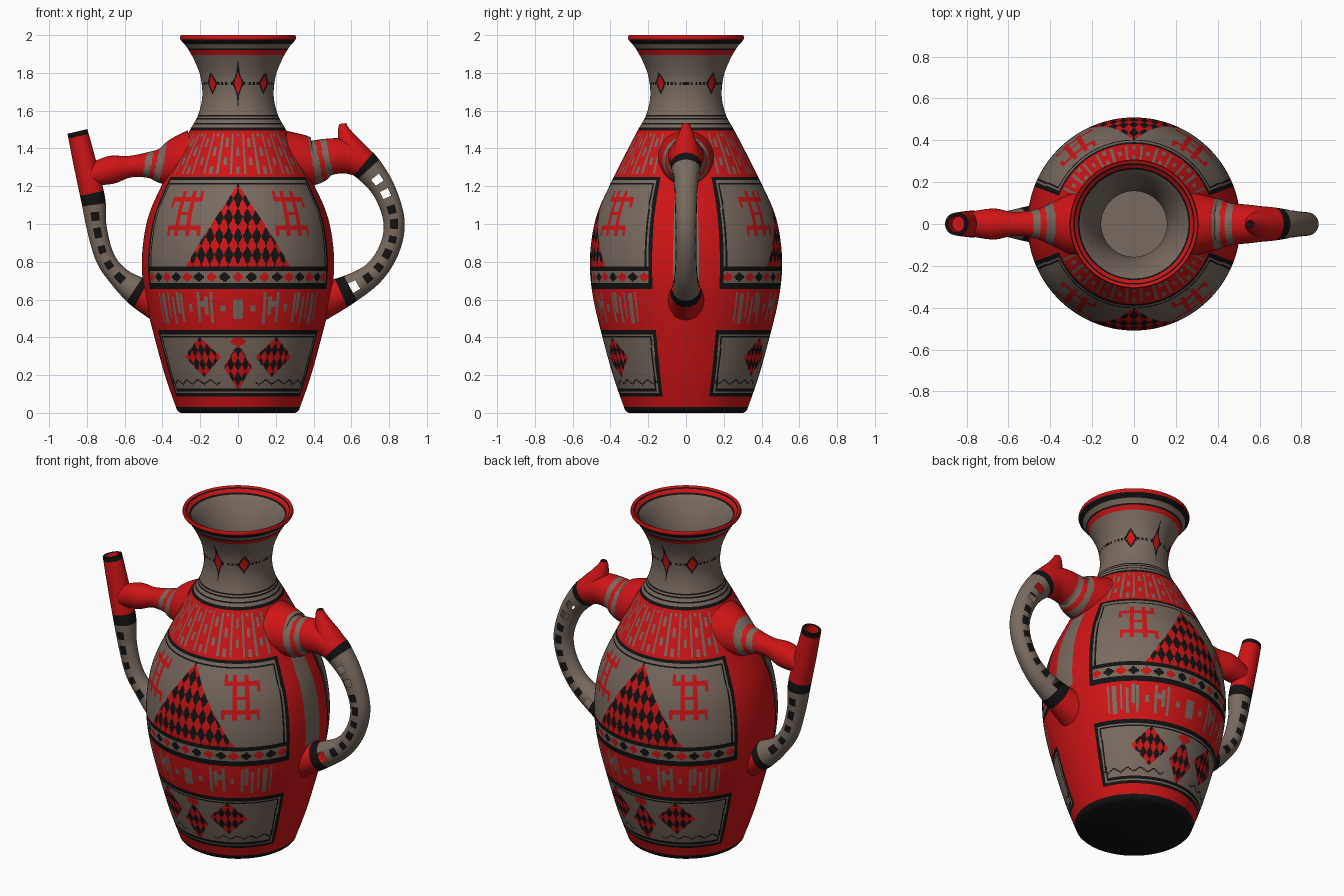
import bpy, bmesh, math
from mathutils import Vector

if "Cube" in bpy.data.objects:
    bpy.data.objects.remove(bpy.data.objects["Cube"])

RED, BROWN, BLACK = 0, 1, 2
MATS = []
for name, col in (("red slip", (0.62, 0.007, 0.008)), ("brown clay", (0.19, 0.145, 0.115)),
                  ("black paint", (0.006, 0.006, 0.006))):
    m = bpy.data.materials.new(name)
    m.diffuse_color = (*col, 1)
    m.use_nodes = True
    m.node_tree.nodes["Principled BSDF"].inputs["Base Color"].default_value = m.diffuse_color
    MATS.append(m)


def finish(name, mesh):
    ob = bpy.data.objects.new(name, mesh)
    bpy.context.collection.objects.link(ob)
    for m in MATS:
        mesh.materials.append(m)
    bpy.ops.object.select_all(action='DESELECT')
    ob.select_set(True)
    bpy.context.view_layer.objects.active = ob
    bpy.ops.object.shade_smooth_by_angle(angle=math.radians(40))
    return ob


def spline(pts, n):
    """Catmull-Rom through tuples; returns (t, point) samples."""
    out = []
    last = len(pts) - 1
    for k in range(last):
        p0, p1, p2, p3 = (Vector(pts[min(max(k + d, 0), last)]) for d in (-1, 0, 1, 2))
        for s in range(n + (k == last - 1)):
            u = s / n
            out.append((k + u, 0.5 * (2 * p1 + (p2 - p0) * u + (2 * p0 - 5 * p1 + 4 * p2 - p3) * u * u
                                      + (3 * p1 - p0 - 3 * p2 + p3) * u ** 3)))
    return out


def lathe(name, rows, angles, paint, cap_first):
    """Revolve (r, z) rows; paint(angle, r, z) picks each face's material."""
    n = len(angles)
    verts = [(r * math.sin(a), -r * math.cos(a), z) for r, z in rows for a in angles]
    faces, mats = [], []
    for j in range(len(rows) - 1):
        r, z = [(a + b) / 2 for a, b in zip(rows[j], rows[j + 1])]
        for i in range(n):
            k = (i + 1) % n
            faces.append((j * n + i, j * n + k, j * n + n + k, j * n + n + i))
            a2 = angles[k] if k else angles[0] + 2 * math.pi
            mats.append(paint((angles[i] + a2) / 2, r, z))
    end = 0 if cap_first else (len(rows) - 1) * n
    faces.append(tuple(range(n))[::-1] if cap_first else tuple(range(end, end + n)))
    mats.append(BLACK if cap_first else BROWN)
    mesh = bpy.data.meshes.new(name)
    mesh.from_pydata(verts, [], faces)
    ob = finish(name, mesh)
    mesh.polygons.foreach_set("material_index", mats)
    return ob


# ---------- painted decoration of the body ----------
EDGE = 1.21  # half angle of the front and back panels
# red figure and brown stripes as (angle0, angle1, z0, z1)
FIGURE = [(.45, .87, 1.12, 1.145), (.44, .48, 1.12, 1.175), (.85, .89, 1.09, 1.145), (.42, .86, .965, .99),
          (.42, .46, .94, .99), (.82, .86, .935, .99), (.55, .60, .94, 1.18), (.70, .75, .94, 1.18),
          (.55, .75, 1.045, 1.068)]
STRIPES = [(0, .055, .5, .6), (.14, .19, .54, .57), (.28, .315, .47, .64), (.335, .37, .52, .62),
           (.37, .43, .56, .59), (.43, .465, .48, .64), (.53, .57, .54, .58), (.64, .67, .48, .63),
           (.69, .73, .53, .64), (.76, .79, .47, .62), (.83, .86, .5, .64), (.90, .95, .47, .63),
           (.99, 1.01, .48, .64)]


def inside(rects, th, z):
    return any(a <= th < b and c <= z < d for a, b, c, d in rects)


def diamond(x, z, w, h):
    return abs(x) / w + abs(z) / h < 1


def lattice(s, z, w, h):
    u, v = s / w, z / h
    return BLACK if (math.floor(u + v) - math.floor(u - v)) % 2 else RED


def neck(th, z):
    if z > 1.975: return RED
    if z > 1.952: return BLACK
    if z > 1.925: return BROWN
    if z > 1.893: return RED if 1.9 < z < 1.917 else BLACK
    dz = z - 1.745
    if z < 1.58:
        return BLACK if z < 1.512 or 1.525 < z < 1.534 or 1.555 < z < 1.564 or z > 1.57 else BROWN
    if diamond(th, dz, .11, .06) or diamond(th - .79, dz, .13, .045): return RED
    if math.sqrt(th / .28) + math.sqrt(abs(dz) / .16) < 1 or diamond(th - .79, dz, .2, .06): return BLACK
    if abs(dz) < .006 and th > .25 and int(th / .06) % 2: return BLACK
    return BROWN


def lower_panel(th, r, z):
    d = min(z - .085, .44 - z, (EDGE - th) * r)
    if d < .02 or .03 < d < .039: return BLACK
    if diamond(th, z - .378, .1, .035): return RED
    if diamond(th - .48, z - .295, .26, .108) or diamond(th, z - .24, .19, .125):
        return lattice((th - .48 * (th > .22)) * r, z - .295, .038, .076)
    zig = .15 + .025 * abs((th / .1) % 2 - 1)
    return BLACK if th > .25 and abs(z - zig) < .004 else BROWN


def upper_panel(th, r, z):
    d = min(1.25 - z, (EDGE - th) * r)
    if d < .022 or z < .69 or .75 < z < .78: return BLACK
    if z < .75:
        u = th / .14
        if diamond(u - round(u), z - .72, .48, .027):
            return BLACK if round(u) % 2 else RED
        return BROWN
    if .032 < d < .041: return BLACK
    if th * r < .285 * (1.21 - z) / .425: return lattice(th * r, z - .785, .05, .1)
    return RED if inside(FIGURE, th, z) else BROWN


def shoulder(th, z):
    k = round(th / .1)
    f = abs(th / .1 - k)
    if th > 1.12 or not 1.265 < z < 1.48: return RED
    if k % 2: return BROWN if f < .17 else RED
    return BROWN if f < .24 and ((z - 1.26) / .1 + k * .25) % 1 < .45 else RED


def paint_body(a, r, z):
    th = math.atan2(abs(math.sin(a)), abs(math.cos(a)))
    if z < .03: return BLACK
    if z > 1.492: return neck(th, z)
    if th > EDGE:
        return BROWN if th > 1.45 and math.sin(a) > 0 and .7 < z < 1.24 else RED
    if .085 < z < .44: return lower_panel(th, r, z)
    if .655 < z < 1.25: return upper_panel(th, r, z)
    if z >= 1.25: return shoulder(th, z)
    return BROWN if inside(STRIPES, th, z) else RED


# ---------- body: outer shell on a fine grid, then the hollow inside ----------
PROFILE = [(.303, 0), (.32, .012), (.33, .035), (.387, .2), (.45, .43), (.49, .6), (.508, .75), (.502, .9),
           (.468, 1.06), (.382, 1.25), (.306, 1.4), (.256, 1.495), (.214, 1.57), (.192, 1.65), (.19, 1.72),
           (.204, 1.8), (.238, 1.88), (.274, 1.94), (.306, 1.978), (.303, 2.0)]
curve = [p for _, p in spline(PROFILE, 16)]


def radius(z):
    for p, q in zip(curve, curve[1:]):
        if p.y <= z <= q.y:
            return p.x + (q.x - p.x) * (z - p.y) / max(q.y - p.y, 1e-6)
    return curve[-1].x


rows = [(radius(z), z) for z in (j * .008 for j in range(251))]
half = [-EDGE + 2 * EDGE * i / 226 for i in range(226)] + [EDGE + (math.pi - 2 * EDGE) * i / 16 for i in range(16)]
lathe("vase_body", rows, half + [a + math.pi for a in half], paint_body, True)

INNER = [(.303, 2.0), (.29, 1.994), (.283, 1.988), (.268, 1.972), (.26, 1.964), (.24, 1.94), (.205, 1.88), (.17, 1.8),
         (.157, 1.72), (.157, 1.65), (.18, 1.57), (.27, 1.4), (.43, 1.06), (.47, .75), (.41, .43), (.29, .06)]


def paint_inside(a, r, z):
    return BROWN if r < .259 or z < 1.9 else BLACK if r < .265 or .283 < r < .288 else RED


lathe("vase_inside", INNER, [2 * math.pi * i / 96 for i in range(96)], paint_inside, False)


# ---------- handles, arms and spout as tapering tubes in the xz plane ----------
def tube(name, pts, paint, cap_mat=RED, hollow=False, seg=32, n=12):
    """pts are (x, z, radius); paint(t, s, side, co) returns a material or None for a hole."""
    path = spline(pts, n)
    bm = bmesh.new()
    rings, dist = [], [0]
    for i, (t, p) in enumerate(path):
        q0, q1 = path[max(i - 1, 0)][1], path[min(i + 1, len(path) - 1)][1]
        tan = Vector((q1.x - q0.x, 0, q1.y - q0.y)).normalized()
        nor = Vector((-tan.z, 0, tan.x))
        if i:
            dist.append(dist[-1] + (p.xy - path[i - 1][1].xy).length)
        else:
            start = tan
        rings.append([bm.verts.new(Vector((p.x, 0, p.y)) + p.z * (math.cos(f) * nor + Vector((0, math.sin(f), 0))))
                      for f in (2 * math.pi * k / seg for k in range(seg))])
    holes = []
    for i in range(len(rings) - 1):
        for k in range(seg):
            m = (k + 1) % seg
            f = bm.faces.new((rings[i][k], rings[i][m], rings[i + 1][m], rings[i + 1][k]))
            mat = paint((path[i][0] + path[i + 1][0]) / 2, (dist[i] + dist[i + 1]) / 2,
                        abs(math.sin(2 * math.pi * (k + .5) / seg)), f.calc_center_median())
            if mat is None:
                holes.append(f)
            else:
                f.material_index = mat
    cap = bm.faces.new(rings[0])
    cap.material_index = cap_mat
    bm.faces.new(rings[-1][::-1])
    bmesh.ops.recalc_face_normals(bm, faces=bm.faces)
    if hollow:  # sunken mouth with a black lip
        cap.material_index = BLACK
        bmesh.ops.inset_region(bm, faces=[cap], thickness=.014)
        cap.material_index = RED
        bmesh.ops.inset_region(bm, faces=[cap], thickness=.004)
        bmesh.ops.translate(bm, verts=cap.verts, vec=start * .07)
    bmesh.ops.delete(bm, geom=holes, context='FACES')
    mesh = bpy.data.meshes.new(name)
    bm.to_mesh(mesh)
    bm.free()
    finish(name, mesh)


def arm_paint(co):
    d = abs(co.x) + .2 * (co.z - 1.33)
    return BROWN if .395 < d < .43 or .457 < d < .49 else RED


def grip_paint(t, s, side, co, ring, end, pitch, count, s_ring, open_ones=()):
    """Black rings at both ends of the brown grip, with a row of squares on each flank."""
    if abs(t - ring) < .15 or abs(t - end) < .13: return BLACK
    if t < ring or t > end: return arm_paint(co) if t < ring and abs(co.x) < .52 else RED
    u = (s - s_ring) / pitch
    k = round(u)
    if 1 <= k <= count and abs(u - k) < .27 and side > .93:
        return None if k in open_ones else BLACK
    return BROWN


# right arm and handle, with three open windows, and the pointed spur
tube("right_handle", [(.24, 1.335, .163), (.32, 1.335, .143), (.40, 1.33, .122), (.465, 1.352, .1), (.54, 1.36, .093),
                      (.61, 1.345, .085), (.677, 1.305, .078), (.772, 1.18, .062), (.826, 1.013, .056),
                      (.80, .865, .055), (.714, .737, .06), (.571, .647, .078), (.43, .59, .105)],
     lambda t, s, side, co: grip_paint(t, s, side, co, 6, 11, .083, 9, .47, (1, 2, 9)))
tube("right_spur", [(.555, 1.532, .018), (.562, 1.49, .034), (.60, 1.40, .067), (.665, 1.318, .076)],
     lambda t, s, side, co: RED, BLACK)

# left arm, and the open spout running down into the handle
tube("left_arm", [(-.24, 1.335, .163), (-.32, 1.322, .138), (-.40, 1.31, .099), (-.47, 1.312, .07), (-.57, 1.304, .057),
                  (-.67, 1.287, .074), (-.775, 1.26, .06)], lambda t, s, side, co: arm_paint(co))
tube("left_spout_handle", [(-.85, 1.49, .054), (-.815, 1.34, .06), (-.767, 1.13, .064), (-.748, .98, .053),
                           (-.704, .822, .051), (-.63, .72, .056), (-.53, .642, .08), (-.42, .59, .105)],
     lambda t, s, side, co: BLACK if t < .25 else grip_paint(t, s, side, co, 2, 6, .09, 5, .37),
     hollow=True)
